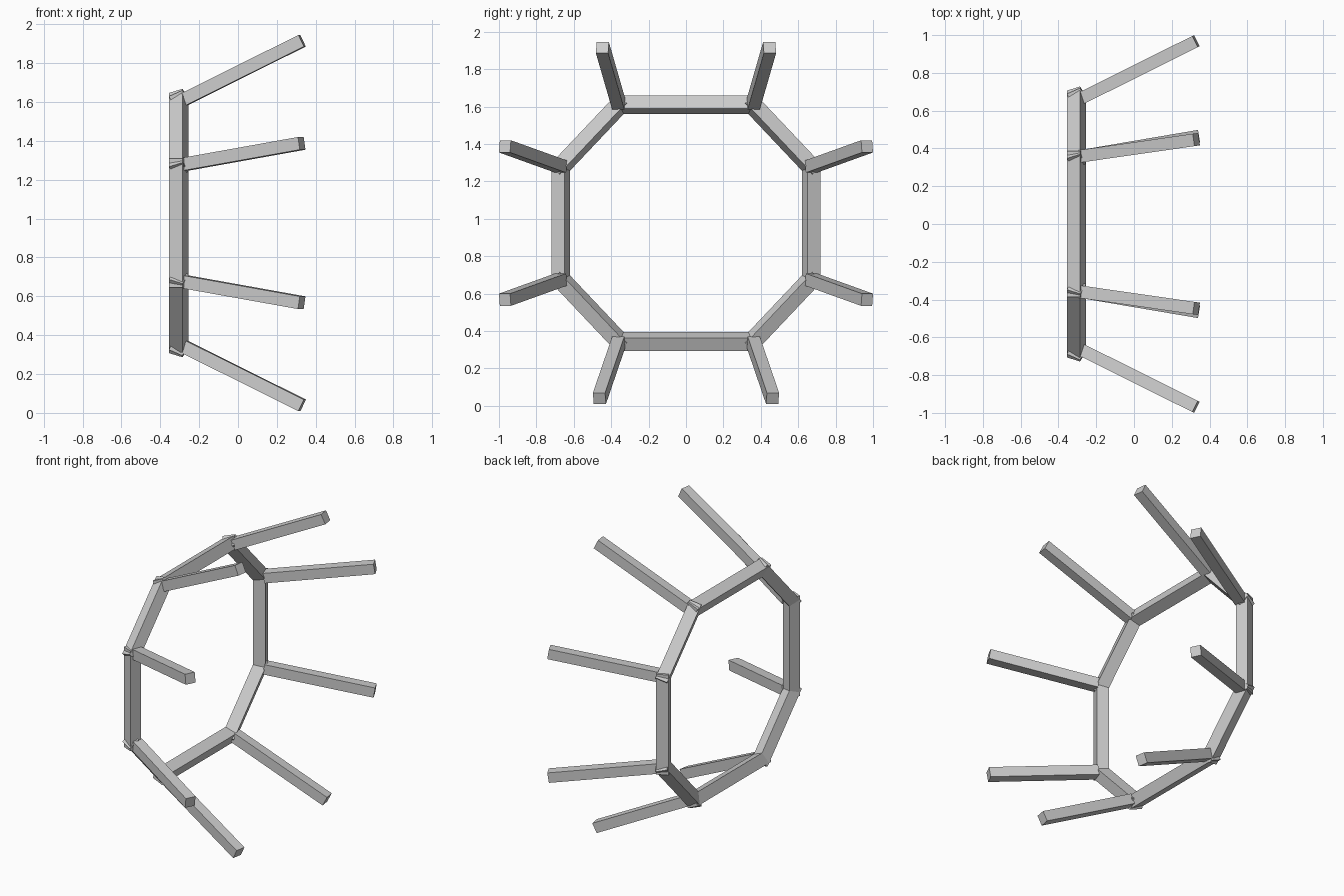
import bpy
from math import radians, sin, cos
from mathutils import Vector, Matrix

if "Cube" in bpy.data.objects:
    bpy.data.objects.remove(bpy.data.objects["Cube"])

CZ = 0.977      # height of ring centre
RX = -0.305     # ring plane
TILT = radians(24)
X = Vector((1, 0, 0))


def bar(name, a, b, up, size):
    """Square bar from a to b, one side facing towards 'up'."""
    d = (b - a).normalized()
    side = d.cross(up).normalized()
    top = side.cross(d).normalized()
    rot = Matrix((side, d, top)).transposed().to_4x4()
    bpy.ops.mesh.primitive_cube_add(size=1)
    ob = bpy.context.object
    ob.name = name
    ob.data.transform(Matrix.Diagonal((size, (b - a).length, size, 1)))
    ob.matrix_world = Matrix.Translation((a + b) / 2) @ rot
    return ob


# Ring joints, going round the flattened octagon
q = [(0.67, 0.30), (0.355, 0.633)]
ring = [q[0], q[1], (-q[1][0], q[1][1]), (-q[0][0], q[0][1]),
        (-q[0][0], -q[0][1]), (-q[1][0], -q[1][1]), (q[1][0], -q[1][1]), (q[0][0], -q[0][1])]
pts = [Vector((RX, y, CZ + z)) for y, z in ring]

# Ring beams, overlapping at the joints and rolled to follow the flare
for i, a in enumerate(pts):
    b = pts[(i + 1) % 8]
    d = (b - a).normalized()
    out = d.cross(X).normalized()
    if out.dot((a + b) / 2 - Vector((RX, 0, CZ))) < 0:
        out.negate()
    up = out * cos(TILT) - X * sin(TILT)
    bar(f"ring_beam_{i + 1}", a - d * 0.032, b + d * 0.032, up, 0.076)

# Flaring prongs, one from each joint
for sy in (1, -1):
    for sz in (1, -1):
        y_end = 0.447 if sz > 0 else 0.463
        bar("long_side_prong", Vector((-0.275, 0.36 * sy, CZ + 0.637 * sz)),
            Vector((0.33, y_end * sy, CZ + 0.938 * sz)), Vector((0, 0, 1)), 0.066)
        bar("short_side_prong", Vector((-0.275, 0.668 * sy, CZ + 0.302 * sz)),
            Vector((0.328, 0.968 * sy, CZ + 0.41 * sz)), Vector((0, 0, 1)), 0.066)
